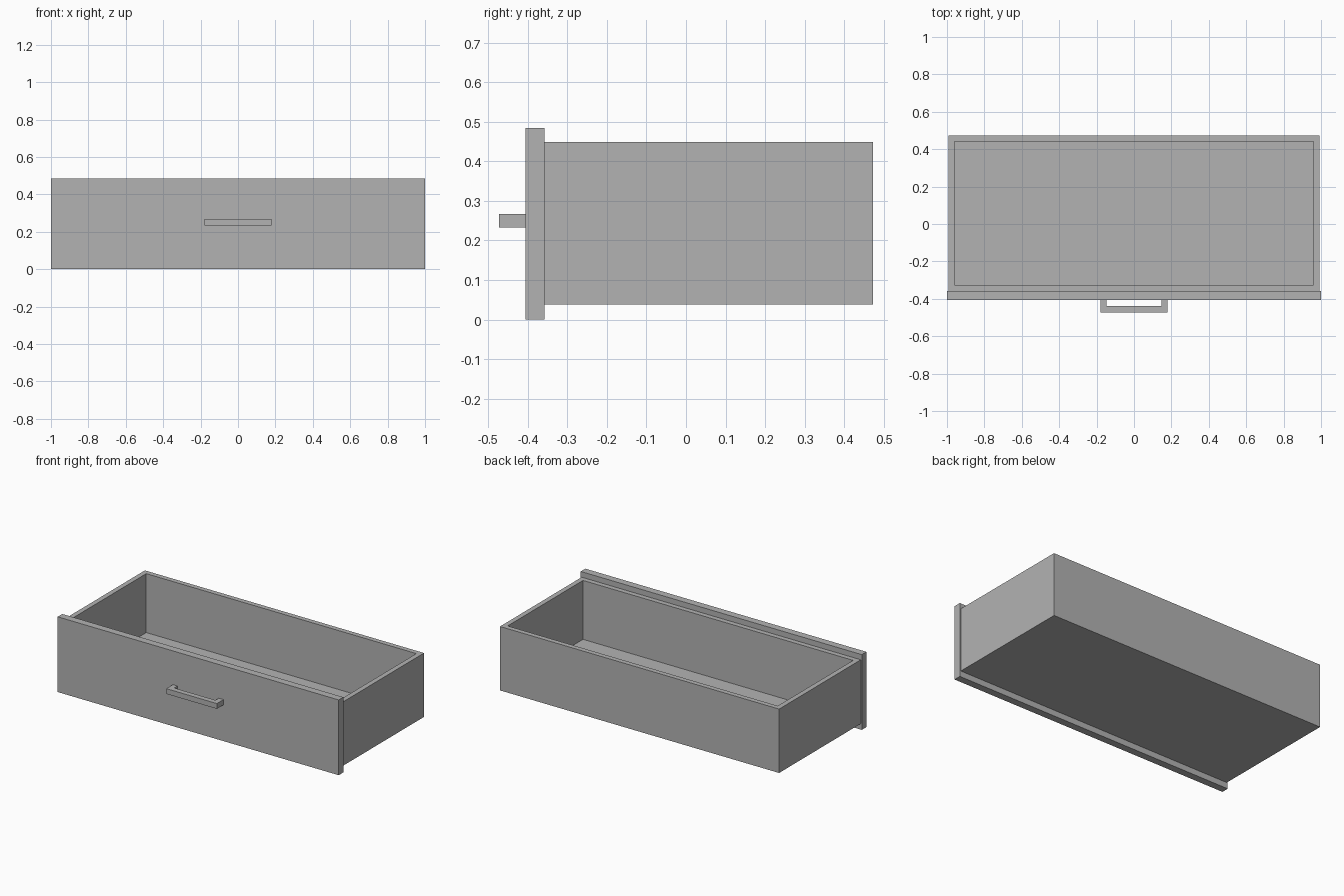
import bpy
import bmesh
from mathutils import Vector

cube = bpy.data.objects.get("Cube")
if cube:
    bpy.data.objects.remove(cube, do_unlink=True)

# One plain grey material
grey = bpy.data.materials.new("plain_grey")
grey.use_nodes = True
colour = (0.45, 0.45, 0.45, 1)
grey.diffuse_color = colour
grey.node_tree.nodes["Principled BSDF"].inputs["Base Color"].default_value = colour


def finish(name, bm):
    """Turn a bmesh into a flat-shaded, coloured object."""
    bmesh.ops.recalc_face_normals(bm, faces=bm.faces)
    mesh = bpy.data.meshes.new(name)
    bm.to_mesh(mesh)
    bm.free()
    mesh.materials.append(grey)
    obj = bpy.data.objects.new(name, mesh)
    bpy.context.collection.objects.link(obj)
    return obj


def box(low, high):
    """Box between two opposite corners."""
    low, high = Vector(low), Vector(high)
    bm = bmesh.new()
    bmesh.ops.create_cube(bm, size=1)
    bmesh.ops.scale(bm, vec=high - low, verts=bm.verts)
    bmesh.ops.translate(bm, vec=(low + high) / 2, verts=bm.verts)
    return bm


PANEL_FRONT, PANEL_BACK = -0.405, -0.358
WALL = 0.032

# Front panel, taller and slightly wider than the tray
finish("front_panel", box((-1, PANEL_FRONT, 0), (1, PANEL_BACK, 0.484)))

# Open tray: inset the top face for the rim, then sink it to the floor
tray = box((-0.993, PANEL_BACK, 0.038), (0.993, 0.472, 0.449))
tray.normal_update()
top = max(tray.faces, key=lambda f: f.calc_center_median().z)
bmesh.ops.inset_individual(tray, faces=[top], thickness=WALL, use_even_offset=True)
bmesh.ops.inset_individual(tray, faces=[top], thickness=0, depth=WALL + 0.038 - 0.449)
finish("drawer_tray", tray)

# Square-section pull handle: U profile extruded upwards
OUTER, INNER, GRIP_FRONT, GRIP_BACK = 0.18, 0.147, -0.472, -0.438
half = [(OUTER, GRIP_FRONT), (OUTER, PANEL_FRONT), (INNER, PANEL_FRONT), (INNER, GRIP_BACK)]
profile = half + [(-x, y) for x, y in reversed(half)]
handle = bmesh.new()
face = handle.faces.new([handle.verts.new((x, y, 0.233)) for x, y in profile])
extruded = bmesh.ops.extrude_face_region(handle, geom=[face], use_keep_orig=True)
moved = [v for v in extruded["geom"] if isinstance(v, bmesh.types.BMVert)]
bmesh.ops.translate(handle, vec=(0, 0, 0.034), verts=moved)
finish("pull_handle", handle)
